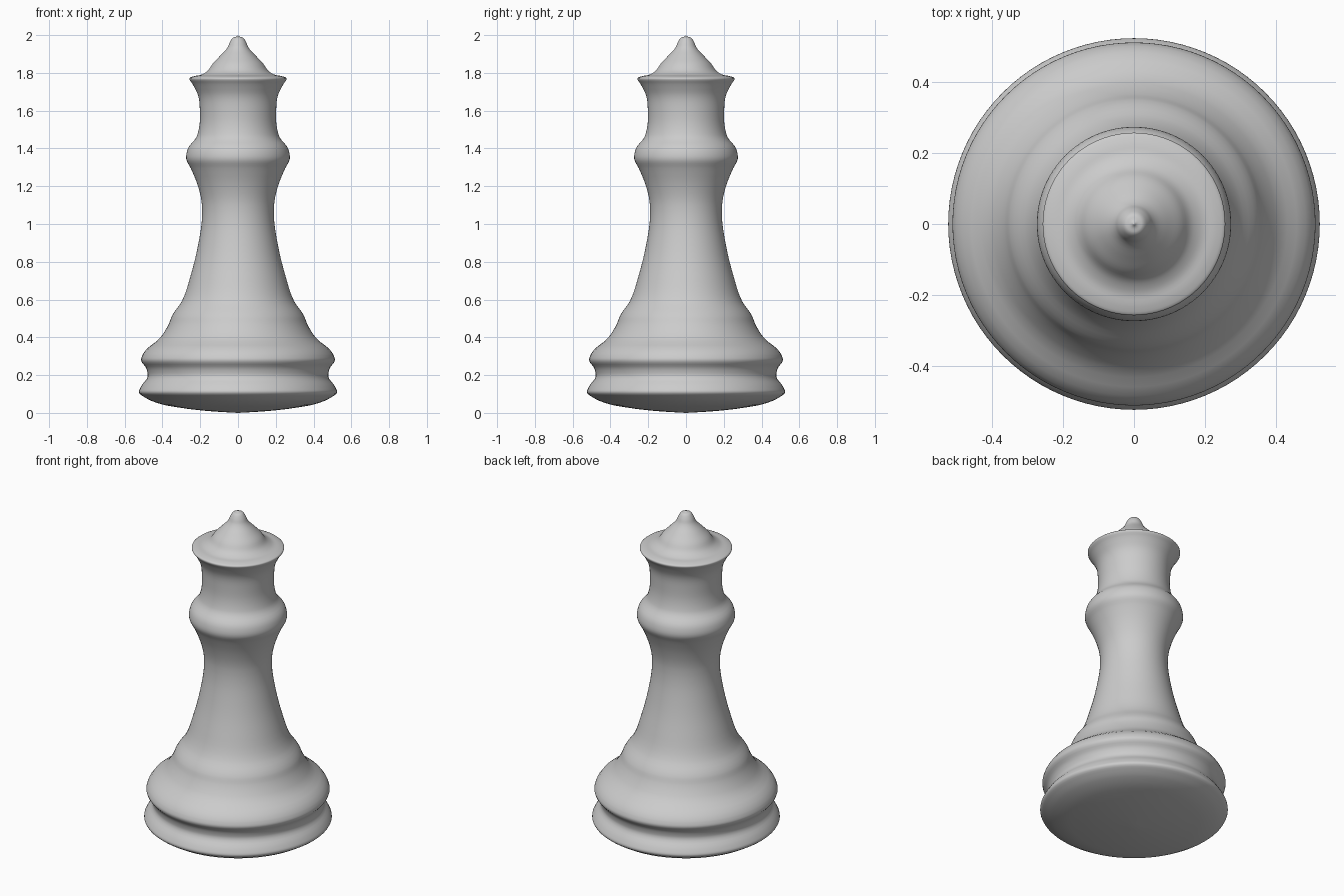
import bpy, bmesh, math
from mathutils import Vector

if "Cube" in bpy.data.objects:
    bpy.data.objects.remove(bpy.data.objects["Cube"])

# Half profile (radius, height) from the underside to the tip
PROFILE = [
    (0, 0.0), (0.16, 0.01), (0.31, 0.028), (0.42, 0.05), (0.49, 0.08),
    (0.525, 0.11), (0.513, 0.14), (0.478, 0.195), (0.485, 0.235),
    (0.513, 0.28), (0.503, 0.312), (0.41, 0.40), (0.367, 0.47), (0.35, 0.513),
    (0.298, 0.59), (0.25, 0.73), (0.211, 0.89), (0.19, 1.05), (0.193, 1.12),
    (0.215, 1.21), (0.25, 1.295), (0.274, 1.345), (0.265, 1.40),
    (0.22, 1.46), (0.206, 1.51), (0.202, 1.60), (0.211, 1.68), (0.24, 1.74),
    (0.258, 1.772), (0.235, 1.782), (0.195, 1.79), (0.162, 1.81),
    (0.133, 1.85), (0.095, 1.89), (0.055, 1.935), (0.042, 1.965),
    (0.026, 1.987), (0.008, 1.993), (0, 2.0),
]
SEGMENTS, STEPS = 96, 4


def smooth_curve(points, steps):
    """Centripetal-style Hermite curve passing through every point."""
    p = [Vector(q) for q in points]
    n = len(p)
    d = [(p[i + 1] - p[i]).length for i in range(n - 1)]
    tan = []
    for i in range(n):
        if i == 0 or i == n - 1:
            k = min(i, n - 2)
            tan.append((p[k + 1] - p[k]) / d[k])
        else:
            a, b = (p[i] - p[i - 1]) / d[i - 1], (p[i + 1] - p[i]) / d[i]
            tan.append((a * d[i] + b * d[i - 1]) / (d[i] + d[i - 1]))
    out = []
    for i in range(n - 1):
        for s in range(steps):
            t = s / steps
            out.append((2*t**3 - 3*t*t + 1) * p[i] + (3*t*t - 2*t**3) * p[i + 1]
                       + d[i] * ((t**3 - 2*t*t + t) * tan[i] + (t**3 - t*t) * tan[i + 1]))
    return out + [p[-1]]


# Turn the profile around z to make the piece
bm = bmesh.new()
verts = [bm.verts.new((max(v.x, 0), 0, v.y)) for v in smooth_curve(PROFILE, STEPS)]
edges = [bm.edges.new(pair) for pair in zip(verts, verts[1:])]
bmesh.ops.spin(bm, geom=verts + edges, cent=(0, 0, 0), axis=(0, 0, 1),
               angle=math.tau, steps=SEGMENTS, use_merge=True)
bmesh.ops.remove_doubles(bm, verts=bm.verts, dist=1e-5)
bmesh.ops.recalc_face_normals(bm, faces=bm.faces)
for f in bm.faces:
    f.smooth = True
mesh = bpy.data.meshes.new("turned_piece")
bm.to_mesh(mesh)
bm.free()
piece = bpy.data.objects.new("turned_piece", mesh)
bpy.context.collection.objects.link(piece)
